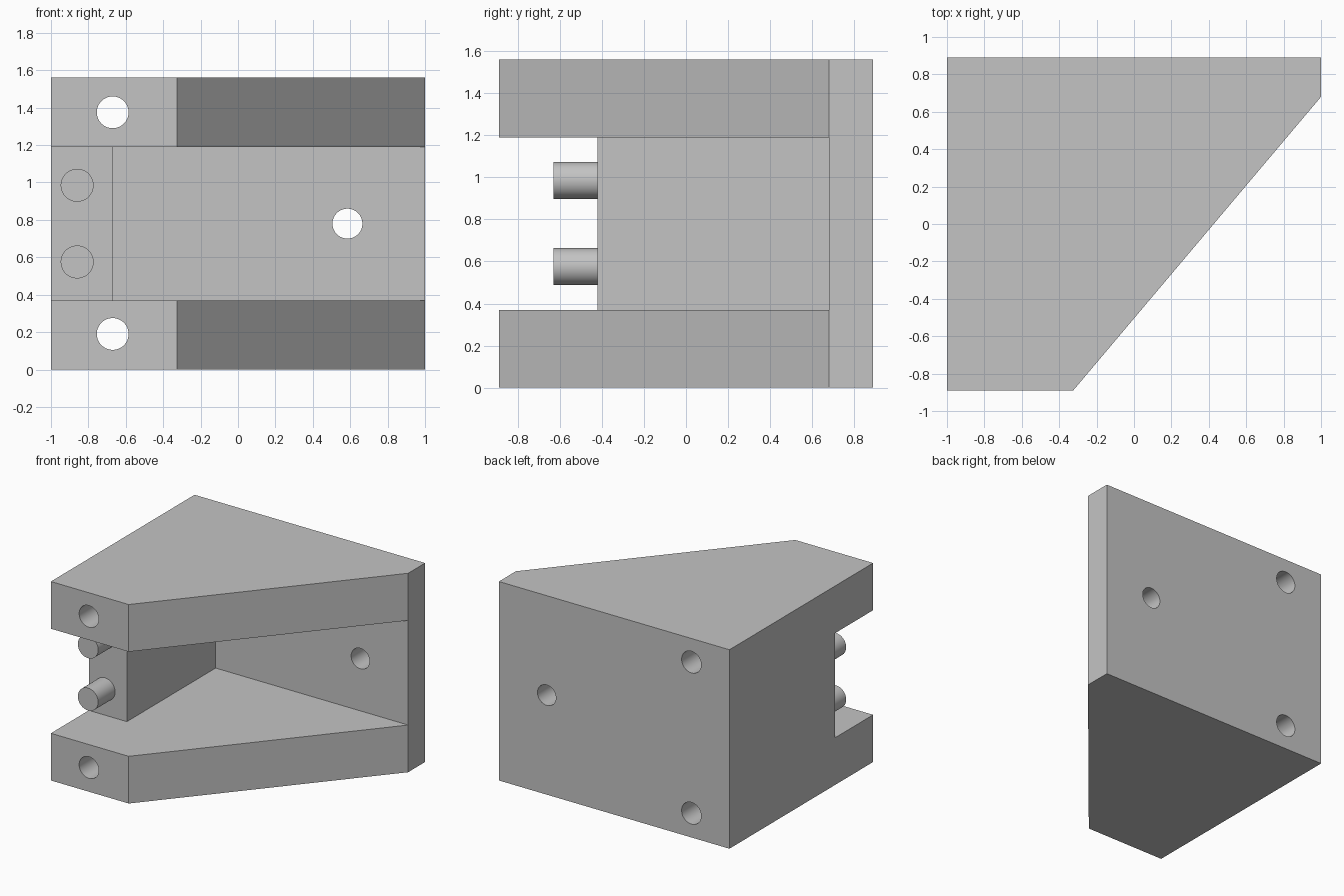
import bpy, bmesh
from math import radians
from mathutils import Matrix, Vector

if "Cube" in bpy.data.objects:
    bpy.data.objects.remove(bpy.data.objects["Cube"], do_unlink=True)

HEIGHT, HALF_DEPTH = 1.56, 0.89
POCKET = (0.37, 1.19)          # gap between the two flanges
WALL_X, WALL_Y, PLATE_Y = -0.67, -0.42, 0.68

gray = bpy.data.materials.new("plain gray")
gray.use_nodes = True
color = (0.55, 0.55, 0.55, 1)
gray.diffuse_color = color
gray.node_tree.nodes["Principled BSDF"].inputs["Base Color"].default_value = color


def finish(name, bm):
    bmesh.ops.recalc_face_normals(bm, faces=bm.faces)
    mesh = bpy.data.meshes.new(name)
    bm.to_mesh(mesh)
    bm.free()
    mesh.materials.append(gray)
    obj = bpy.data.objects.new(name, mesh)
    bpy.context.collection.objects.link(obj)
    return obj


def prism(name, outline, z0, z1):
    bm = bmesh.new()
    face = bm.faces.new([bm.verts.new((x, y, z0)) for x, y in outline])
    grown = bmesh.ops.extrude_face_region(bm, geom=[face])["geom"]
    verts = [v for v in grown if isinstance(v, bmesh.types.BMVert)]
    bmesh.ops.translate(bm, verts=verts, vec=Vector((0, 0, z1 - z0)))
    return finish(name, bm)


def rod(name, x, z, radius, y0, y1):
    bm = bmesh.new()
    place = Matrix.Translation((x, (y0 + y1) / 2, z)) @ Matrix.Rotation(radians(90), 4, "X")
    bmesh.ops.create_cone(bm, cap_ends=True, segments=64, radius1=radius,
                          radius2=radius, depth=y1 - y0, matrix=place)
    return finish(name, bm)


def activate(obj):
    bpy.ops.object.select_all(action="DESELECT")
    obj.select_set(True)
    bpy.context.view_layer.objects.active = obj


def cut(obj, cutter):
    cutter.hide_render = True
    mod = obj.modifiers.new("cut", "BOOLEAN")
    mod.operation, mod.solver, mod.object = "DIFFERENCE", "EXACT", cutter
    activate(obj)
    bpy.ops.object.modifier_apply(modifier=mod.name)
    bpy.data.objects.remove(cutter, do_unlink=True)


# Bracket body: tapered block
body = prism("bracket_body", [(-1, -HALF_DEPTH), (-0.325, -HALF_DEPTH), (1, PLATE_Y),
                              (1, HALF_DEPTH), (-1, HALF_DEPTH)], 0, HEIGHT)

# Pocket leaving two flanges, a side wall and a back plate
cut(body, prism("pocket_cutter", [(-1.2, -1.2), (1.2, -1.2), (1.2, PLATE_Y), (WALL_X, PLATE_Y),
                                  (WALL_X, WALL_Y), (-1.2, WALL_Y)], *POCKET))

# Through holes: one per flange and one in the back plate
for x, z, radius in ((WALL_X, 0.19, 0.085), (WALL_X, 1.375, 0.085), (0.585, 0.78, 0.08)):
    cut(body, rod("hole_cutter", x, z, radius, -1.2, 1.2))

# Locating pins on the side wall
pins = [rod(name, -0.86, z, 0.088, -0.63, WALL_Y + 0.02)
        for name, z in (("lower_pin", 0.575), ("upper_pin", 0.985))]

for obj in [body] + pins:
    activate(obj)
    bpy.ops.object.shade_smooth_by_angle(angle=radians(30))
